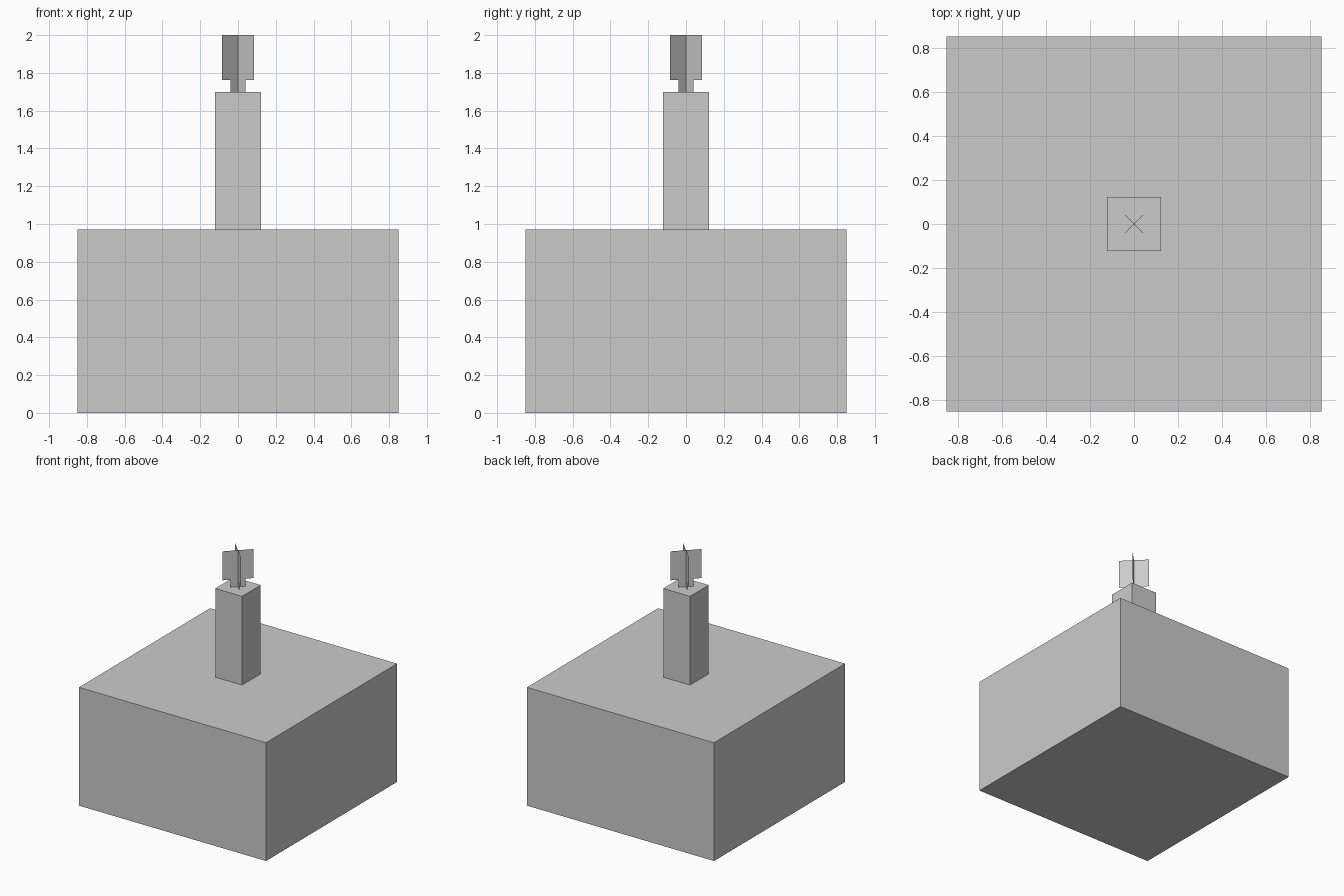
import bpy, bmesh
from math import radians
from mathutils import Matrix

if "Cube" in bpy.data.objects:
    bpy.data.objects.remove(bpy.data.objects["Cube"])

U = 1.7 / 14            # grid unit: the cake is 14 units wide
CAKE_TOP = 8 * U
CANDLE_TOP = 14 * U


def add_box(name, width, z0, z1):
    bm = bmesh.new()
    bmesh.ops.create_cube(bm, size=1)
    bmesh.ops.scale(bm, vec=(width, width, z1 - z0), verts=bm.verts)
    bmesh.ops.translate(bm, vec=(0, 0, (z0 + z1) / 2), verts=bm.verts)
    return finish(name, bm)


def finish(name, bm):
    mesh = bpy.data.meshes.new(name)
    bm.to_mesh(mesh)
    bm.free()
    obj = bpy.data.objects.new(name, mesh)
    bpy.context.collection.objects.link(obj)
    return obj


# Cake body and candle stick
add_box("cake", 14 * U, 0, CAKE_TOP)
add_box("candle", 2 * U, CAKE_TOP, CANDLE_TOP)

# Flame: two flat T-shaped cards crossed on the diagonals
narrow, wide = 0.057, 0.118
shoulder, tip = 1.762, 2.0
half = [(narrow, CANDLE_TOP), (narrow, shoulder), (wide, shoulder), (wide, tip)]
outline = half + [(-x, z) for x, z in reversed(half)]
for side, angle in (("left", 45), ("right", -45)):
    bm = bmesh.new()
    bm.faces.new([bm.verts.new((x, 0, z)) for x, z in outline])
    bmesh.ops.rotate(bm, verts=bm.verts, matrix=Matrix.Rotation(radians(angle), 3, 'Z'))
    finish(f"flame_card_{side}", bm)
